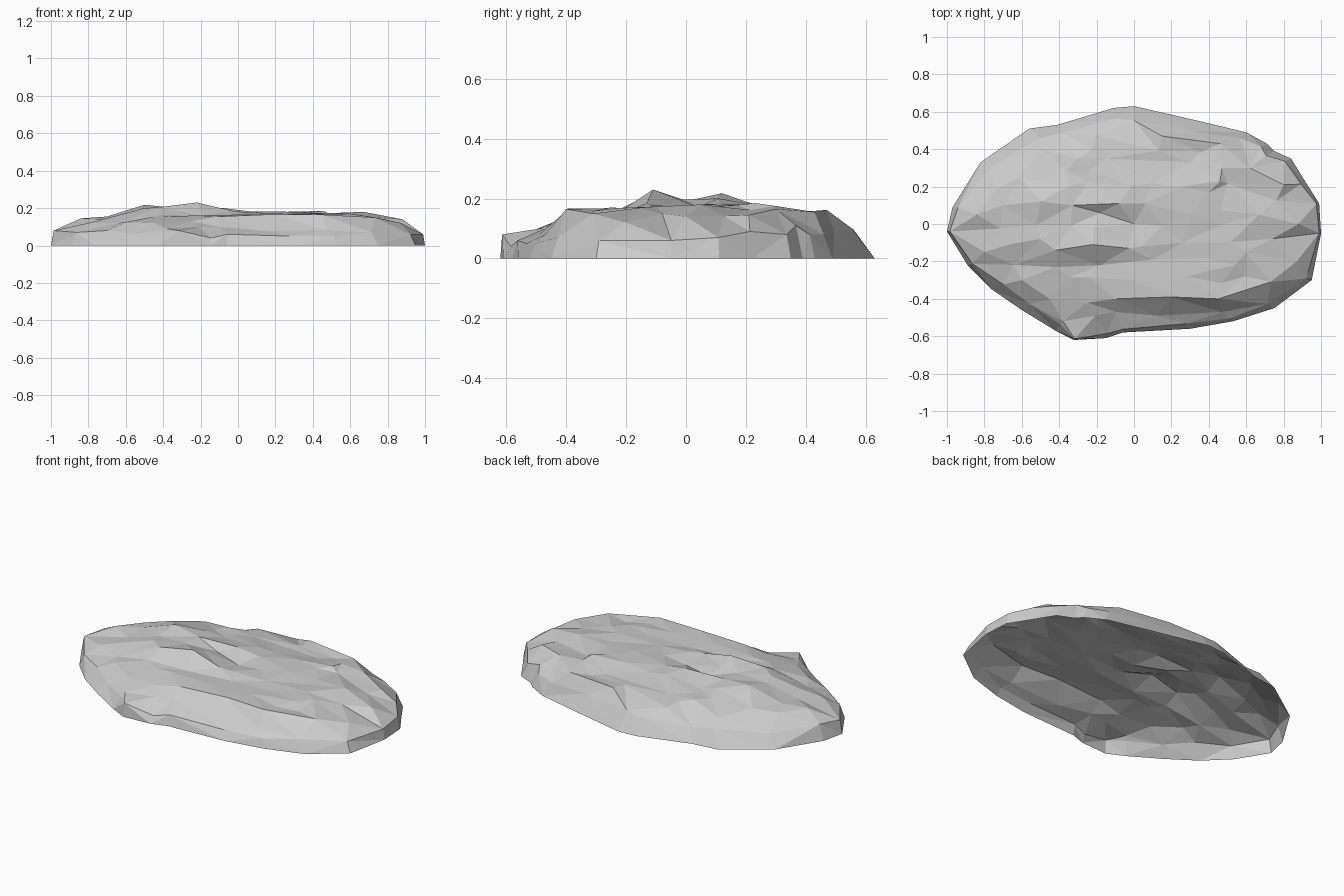
import bpy, bmesh, random
from mathutils import Vector, geometry

if "Cube" in bpy.data.objects:
    bpy.data.objects.remove(bpy.data.objects["Cube"])

random.seed(4)

# Ground outline: x, y, then height and inward scale of the rim above it
outline = [
    (-1, -.04, .08, .985), (-.97, .09, .09, .97), (-.82, .33, .07, .93), (-.56, .51, .09, .90),
    (-.41, .53, .07, .92), (-.11, .62, .09, .91), (0, .63, .10, .88), (.35, .55, .09, .90),
    (.60, .49, .08, .94), (.71, .43, .08, .96), (.75, .39, .11, .94), (.84, .35, .08, .96),
    (.92, .22, .09, .97), (.99, .11, .07, .985), (1, -.05, .06, .99), (.95, -.30, .06, .97),
    (.75, -.45, .07, .95), (.53, -.52, .05, .97), (.30, -.56, .05, .95), (-.06, -.58, .06, .97),
    (-.15, -.61, .04, .96), (-.32, -.62, .08, .99), (-.42, -.57, .07, .94), (-.60, -.46, .06, .93),
    (-.76, -.35, .08, .92), (-.89, -.22, .07, .97)]

# Ledges: chains of points along crests and feet, kept as mesh edges
ledges = [
    [(-.33, .10, .20), (-.08, .11, .20), (.06, .11, .183)],
    [(-.18, .06, .165), (0, 0, .157), (.04, -.12, .178)],
    [(-.42, -.14, .205), (-.22, -.11, .23), (-.03, -.13, .185)],
    [(-.42, -.23, .16), (-.18, -.22, .158), (.10, -.19, .16)],
    [(-.10, -.40, .155), (.20, -.39, .167), (.45, -.40, .165), (.73, -.31, .15)],
    [(-.10, -.47, .10), (.12, -.49, .08), (.47, -.47, .08)],
    [(.15, .47, .162), (.46, .43, .155)],
    [(-.15, .35, .155), (.30, .33, .15), (.36, .385, .145)],
    [(.40, .17, .178), (.46, .23, .185), (.47, .30, .175)],
    [(.50, .215, .162), (.80, .21, .145)]]

# Remaining high and low spots
spots = [
    (-.50, .12, .218), (-.50, -.08, .20), (0, -.30, .165), (.40, -.25, .17),
    (-.60, -.30, .125), (-.45, -.40, .12), (-.38, -.52, .09), (-.25, -.42, .13),
    (-.80, -.15, .12), (-.84, .05, .145), (-.61, .25, .16), (-.70, .10, .155),
    (.67, .05, .18), (.30, .05, .18), (.25, .20, .18), (.88, 0, .14), (.62, .30, .165),
    (.60, -.15, .17), (.87, -.20, .12), (-.30, .35, .165), (-.20, .47, .14), (-.50, .40, .13)]

STRETCH = 1.5    # makes the facets longer along x
base = [Vector((x, y, .005)) for x, y, z, s in outline]
rim = [Vector((x * s, y * s, z)) for x, y, z, s in outline]
n = len(rim)
known = list(rim)
loop = [(i, (i + 1) % n) for i in range(n)]
edges = list(loop)
for chain in ledges:
    k = len(known)
    known += [Vector(p) for p in chain]
    edges += [(i, i + 1) for i in range(k, k + len(chain) - 1)]
known += [Vector(p) for p in spots]


def flat(p):
    return Vector((p.x, p.y * STRETCH))


def height(p):
    w = [((flat(p) - flat(k)).length + .001) ** -4 for k in known]
    return sum(a * k.z for a, k in zip(w, known)) / sum(w)


def inside(p):
    hit = False
    for a, b in zip(rim, rim[1:] + rim[:1]):
        if (a.y > p.y) != (b.y > p.y):
            if p.x < a.x + (p.y - a.y) * (b.x - a.x) / (b.y - a.y):
                hit = not hit
    return hit


def clear(p):
    """True when p keeps its distance from all points and ledge edges."""
    if min((flat(p) - flat(k)).length for k in points) < .10:
        return False
    for i, j in edges[n:]:
        a, b = flat(known[i]), flat(known[j])
        q, t = geometry.intersect_point_line(flat(p), a, b)
        if 0 < t < 1 and (q.xy - flat(p)).length < .08:
            return False
    return True


# Irregular filler points between the known ones
points = list(known)
for i in range(-8, 9):
    for j in range(-6, 7):
        p = Vector((i * .125 + random.uniform(-.045, .045),
                    j * .10 + random.uniform(-.03, .03), 0))
        if inside(p / .90) and clear(p):
            p.z = height(p) + random.uniform(-.006, .006)
            points.append(p)

# Top surface triangulated inside the rim
verts, _, tris, origin, _, _ = geometry.delaunay_2d_cdt(
    [flat(p) for p in points], edges, [], 1, 1e-5)

bm = bmesh.new()
top = [bm.verts.new(p) for p in points]
low = [bm.verts.new(p) for p in base]
for t in tris:
    bm.faces.new([top[origin[i][0]] for i in t])

# Steep rim down to the ground, left open underneath
for i, j in loop:
    if i % 2:
        bm.faces.new((low[i], low[j], top[i]))
        bm.faces.new((low[j], top[j], top[i]))
    else:
        bm.faces.new((low[i], low[j], top[j]))
        bm.faces.new((low[i], top[j], top[i]))
for v in low:
    v.co.z = 0
bmesh.ops.recalc_face_normals(bm, faces=bm.faces)
if sum(f.normal.z * f.calc_area() for f in bm.faces) < 0:
    bmesh.ops.reverse_faces(bm, faces=bm.faces)

mesh = bpy.data.meshes.new("rock_slab")
bm.to_mesh(mesh)
bm.free()
bpy.context.collection.objects.link(bpy.data.objects.new("rock_slab", mesh))
